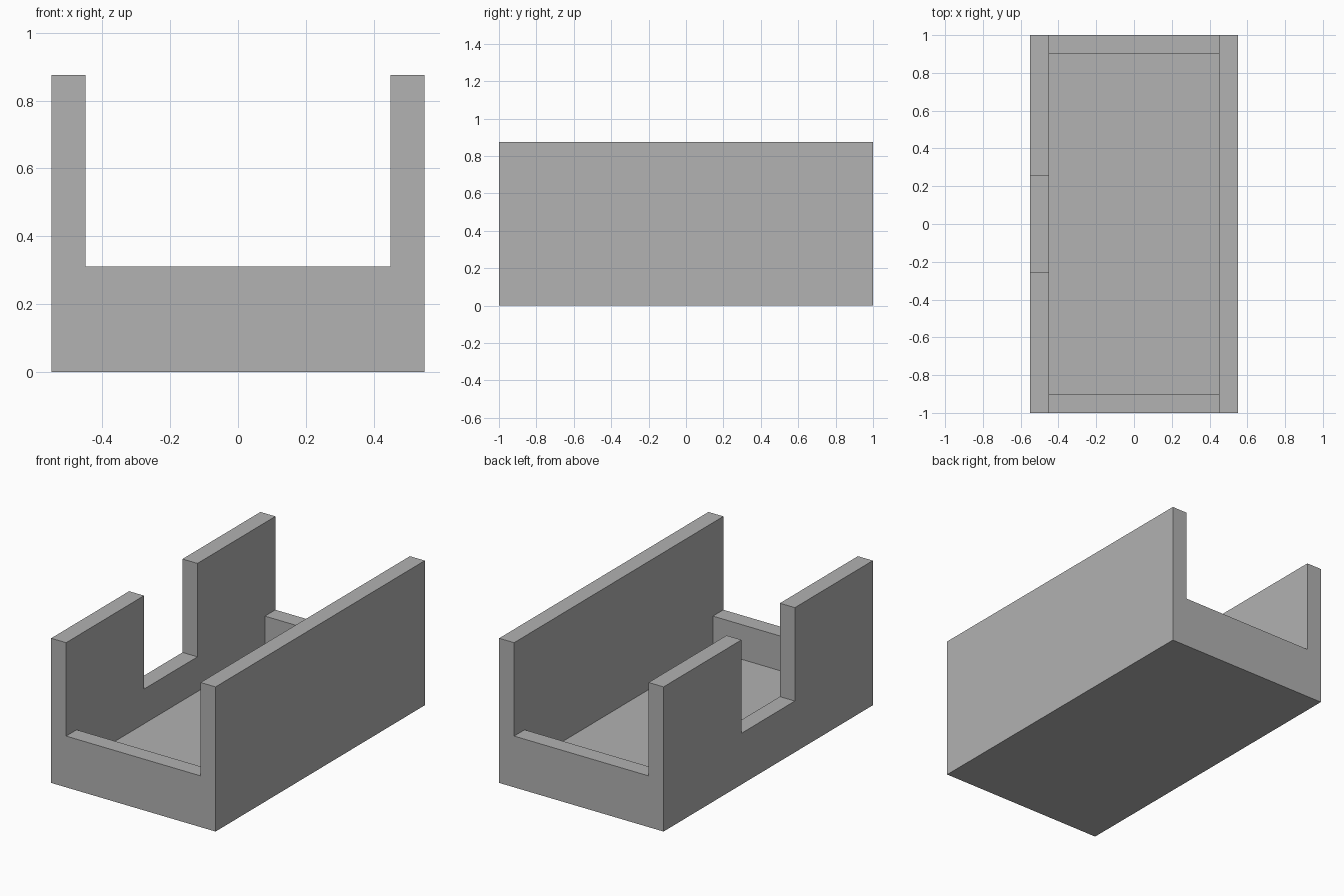
import bpy

cube = bpy.data.objects.get("Cube")
if cube:
    bpy.data.objects.remove(cube, do_unlink=True)

# Overall sizes
HALF_X, HALF_Y, HEIGHT = 0.55, 1.0, 0.875
WALL = 0.1       # thickness of walls, end lips and floor
LIP = 0.31       # top of the end lips and of the side notch
NOTCH = 0.255    # half length of the side notch
OVER = 0.2       # cutter overshoot

grey = bpy.data.materials.new("grey")
grey.use_nodes = True
GREY = (0.445, 0.445, 0.445, 1)
grey.diffuse_color = GREY
grey.node_tree.nodes["Principled BSDF"].inputs["Base Color"].default_value = GREY


def box(name, low, high):
    """Box between two opposite corners."""
    centre = [(a + b) / 2 for a, b in zip(low, high)]
    bpy.ops.mesh.primitive_cube_add(size=1, location=centre)
    ob = bpy.context.object
    ob.name = name
    ob.scale = [b - a for a, b in zip(low, high)]
    bpy.ops.object.transform_apply(location=True, rotation=False, scale=True)
    ob.data.materials.append(grey)
    return ob


inner_x, inner_y, top = HALF_X - WALL, HALF_Y - WALL, HEIGHT + OVER

# Solid block that becomes the tray
tray = box("tray_body", (-HALF_X, -HALF_Y, 0), (HALF_X, HALF_Y, HEIGHT))

# Cavity, open ends above the lips, and notch in the -x wall
cutters = [
    box("cavity_cutter", (-inner_x, -inner_y, WALL), (inner_x, inner_y, top)),
    box("open_end_cutter", (-inner_x, -HALF_Y - OVER, LIP), (inner_x, HALF_Y + OVER, top)),
    box("side_notch_cutter", (-HALF_X - OVER, -NOTCH, LIP), (0, NOTCH, top)),
]

bpy.context.view_layer.objects.active = tray
for cutter in cutters:
    cut = tray.modifiers.new(cutter.name, "BOOLEAN")
    cut.operation = "DIFFERENCE"
    cut.solver = "EXACT"
    cut.object = cutter
    bpy.ops.object.modifier_apply(modifier=cut.name)

# The cutters are no longer needed once applied
for cutter in cutters:
    bpy.data.objects.remove(cutter, do_unlink=True)
